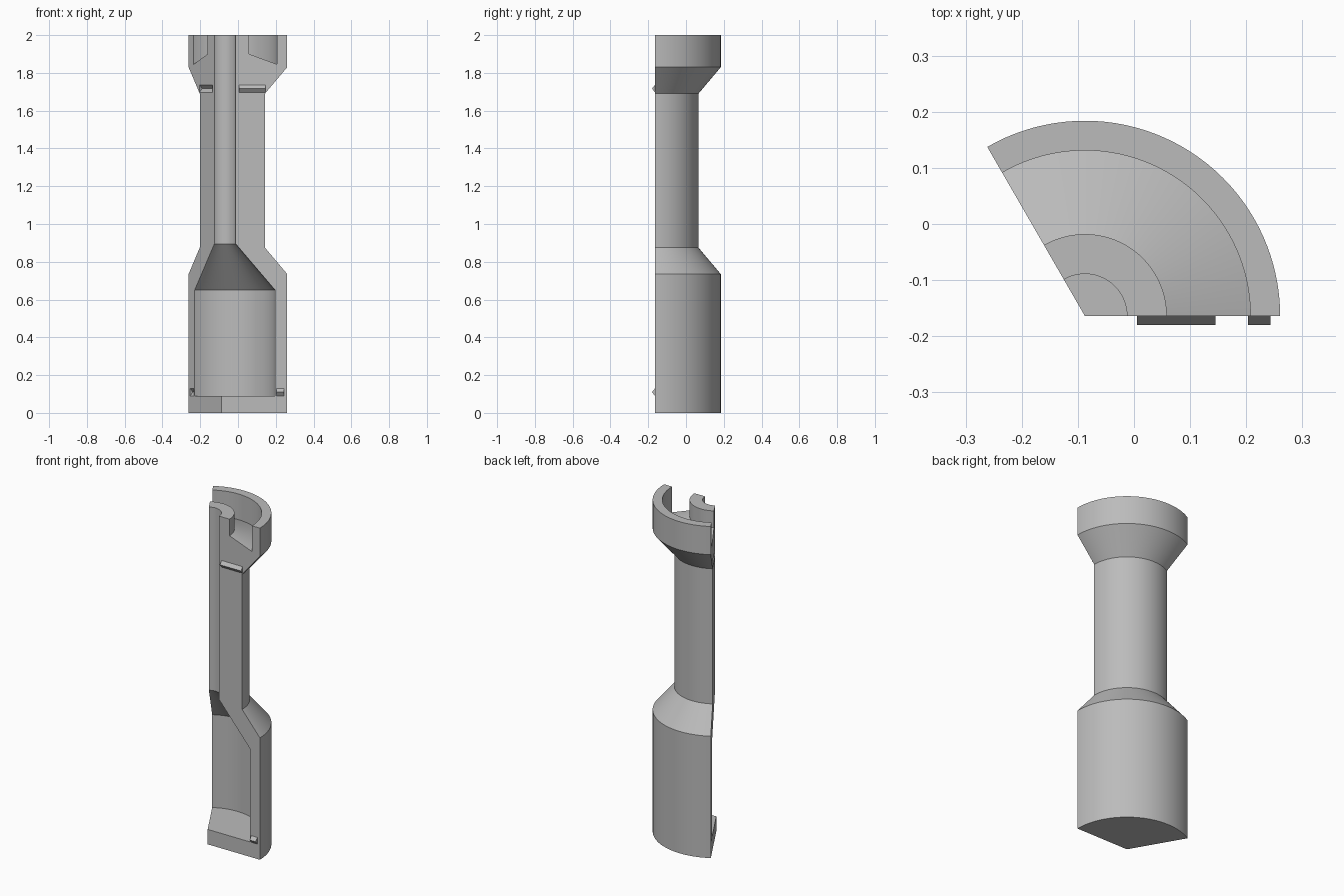
import bpy, bmesh, math
from mathutils import Matrix, Vector

cube = bpy.data.objects.get("Cube")
if cube:
    bpy.data.objects.remove(cube, do_unlink=True)

AXIS = Matrix.Translation((-0.0875, -0.164, 0))
SWEEP = math.radians(120)
STEPS = 40

grey = bpy.data.materials.new("plain grey")
grey.use_nodes = True
colour = (0.5, 0.5, 0.5, 1)
grey.diffuse_color = colour
grey.node_tree.nodes["Principled BSDF"].inputs["Base Color"].default_value = colour


def sweep(name, loops, close_pole=False):
    """Skin matching cross-sections, capping both ends."""
    bm = bmesh.new()
    rings = [[bm.verts.new(p) for p in loop] for loop in loops]
    n = len(rings[0])
    for a, b in zip(rings, rings[1:]):
        for i in range(n):
            j = (i + 1) % n
            bm.faces.new((a[i], a[j], b[j], b[i]))
    bm.faces.new(rings[0][::-1])
    bm.faces.new(rings[-1])
    if close_pole:
        bmesh.ops.remove_doubles(bm, verts=bm.verts, dist=1e-5)
    bmesh.ops.recalc_face_normals(bm, faces=bm.faces)
    mesh = bpy.data.meshes.new(name)
    bm.to_mesh(mesh)
    bm.free()
    mesh.materials.append(grey)
    obj = bpy.data.objects.new(name, mesh)
    bpy.context.collection.objects.link(obj)
    return obj


def key_bar(name, r0, r1, z, angle):
    """Pointed bar lying along a radius of the shell."""
    section = [(0.005, -0.02), (0.005, 0.02), (0, 0.02), (-0.016, 0), (0, -0.02)]
    place = AXIS @ Matrix.Rotation(angle, 4, "Z")
    return sweep(name, [[place @ Vector((r, y, z + h)) for y, h in section]
                        for r in (r0, r1)])


# Shell: one third of a turned body with a hollow core and a rim channel
outside = [(0, 0), (0.348, 0), (0.348, 0.735), (0.23, 0.875), (0.23, 1.69),
           (0.348, 1.83), (0.348, 2)]
channel = [(0.295, 2), (0.295, 1.845), (0.146, 1.9), (0.146, 2)]
core = [(0.075, 2), (0.075, 0.895), (0.284, 0.65), (0.284, 0.09), (0, 0.09)]
profile = outside + channel + core
shell = sweep("shell", [
    [AXIS @ Matrix.Rotation(SWEEP * s / STEPS, 4, "Z") @ Vector((r, 0, z))
     for r, z in profile] for s in range(STEPS + 1)], close_pole=True)

# Alignment ridges on one cut face, matching notches in the other
for label, r0, r1, z in (("upper", 0.093, 0.233, 1.717), ("lower", 0.291, 0.331, 0.11)):
    key_bar(label + "_ridge", r0, r1, z, 0)
    cutter = key_bar(label + "_notch_cutter", r0, r1, z, SWEEP)
    cutter.hide_render = True
    cut = shell.modifiers.new(label + " notch", "BOOLEAN")
    cut.operation = "DIFFERENCE"
    cut.solver = "EXACT"
    cut.object = cutter
    bpy.context.view_layer.objects.active = shell
    bpy.ops.object.modifier_apply(modifier=cut.name)
    bpy.data.objects.remove(cutter, do_unlink=True)

# Smooth the curved walls, keep the edges crisp
bpy.ops.object.select_all(action="DESELECT")
shell.select_set(True)
bpy.context.view_layer.objects.active = shell
bpy.ops.object.shade_smooth_by_angle(angle=math.radians(25))
